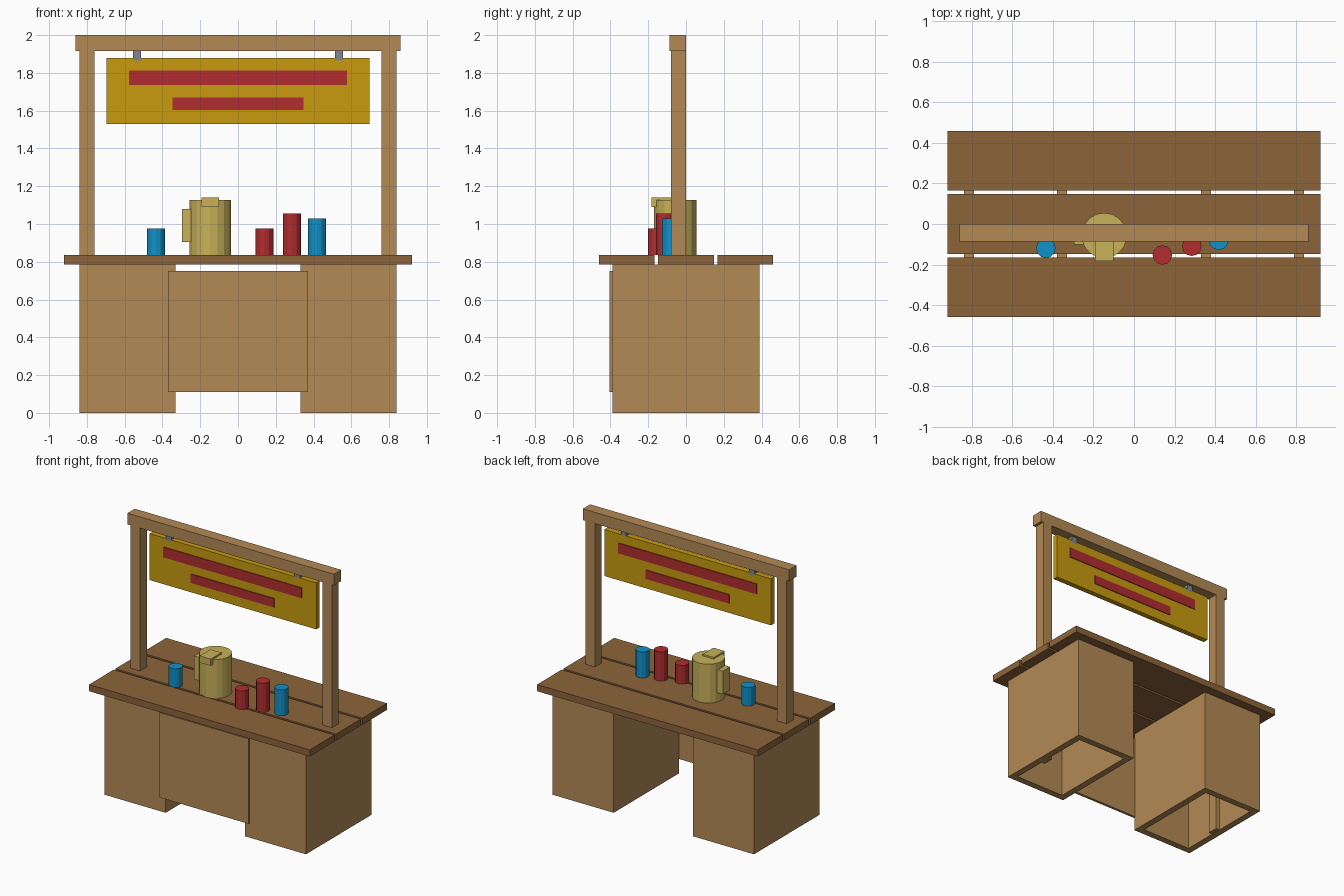
import bpy
import bmesh
from mathutils import Matrix, Vector

if "Cube" in bpy.data.objects:
    bpy.data.objects.remove(bpy.data.objects["Cube"], do_unlink=True)


def material(name, rgb):
    mat = bpy.data.materials.new(name)
    mat.use_nodes = True
    color = (*rgb, 1.0)
    mat.diffuse_color = color
    mat.node_tree.nodes["Principled BSDF"].inputs["Base Color"].default_value = color
    return mat


light_wood = material("light wood", (0.45, 0.255, 0.093))
dark_wood = material("dark wood", (0.262, 0.127, 0.042))
sign_yellow = material("sign yellow", (0.58, 0.33, 0.005))
red = material("red", (0.434, 0.026, 0.028))
blue = material("blue", (0.005, 0.283, 0.578))
brass = material("pale brass", (0.578, 0.445, 0.102))
steel = material("grey steel", (0.2, 0.24, 0.28))


def add_object(name, bm, mat):
    mesh = bpy.data.meshes.new(name)
    bm.to_mesh(mesh)
    bm.free()
    mesh.materials.append(mat)
    obj = bpy.data.objects.new(name, mesh)
    bpy.context.scene.collection.objects.link(obj)
    return obj


def box(name, x, y, z, mat):
    """Box from (low, high) ranges along each axis."""
    low, high = (Vector(corner) for corner in zip(x, y, z))
    bm = bmesh.new()
    bmesh.ops.create_cube(bm, size=1)
    bmesh.ops.scale(bm, vec=high - low, verts=bm.verts)
    bmesh.ops.translate(bm, vec=(low + high) / 2, verts=bm.verts)
    return add_object(name, bm, mat)


def cylinder(name, x, y, radius, bottom, top, sides, mat):
    bm = bmesh.new()
    bmesh.ops.create_cone(bm, cap_ends=True, segments=sides,
                          radius1=radius, radius2=radius, depth=top - bottom,
                          matrix=Matrix.Translation((x, y, (bottom + top) / 2)))
    return add_object(name, bm, mat)


def pedestal(name, center_x, mat):
    """Rectangular tube, open at the top and bottom."""
    half_x, half_y, height, wall = 0.255, 0.39, 0.785, 0.05
    bm = bmesh.new()
    rings = []
    for z, inset in ((0, 0), (height, 0), (height, wall), (0, wall)):
        rings.append([bm.verts.new((center_x + sx * (half_x - inset),
                                    sy * (half_y - inset), z))
                      for sx, sy in ((-1, -1), (1, -1), (1, 1), (-1, 1))])
    for i, ring in enumerate(rings):
        following = rings[(i + 1) % 4]
        for j in range(4):
            k = (j + 1) % 4
            bm.faces.new((ring[j], ring[k], following[k], following[j]))
    bmesh.ops.recalc_face_normals(bm, faces=bm.faces)
    return add_object(name, bm, mat)


TABLE = 0.835

# Counter: hollow pedestals, front panel and three planks
for side, sign in (("left", 1), ("right", -1)):
    pedestal(side + "_pedestal", sign * 0.585, light_wood)
box("front_panel", (-0.37, 0.37), (-0.405, -0.385), (0.11, 0.75), light_wood)
for name, y in (("front", -0.3125), ("middle", 0), ("back", 0.3125)):
    box(name + "_plank", (-0.92, 0.92), (y - 0.147, y + 0.147), (0.785, TABLE), dark_wood)

# Posts, beam and sign hangers
for side, sign in (("left", 1), ("right", -1)):
    post_x, hanger_x = sign * 0.7995, sign * 0.535
    box(side + "_post", (post_x - 0.04, post_x + 0.04), (-0.08, 0), (0.002, 1.92), light_wood)
    box(side + "_hanger", (hanger_x - 0.022, hanger_x + 0.022), (-0.06, -0.02),
        (1.865, 1.918), steel)
box("top_beam", (-0.86, 0.86), (-0.087, 0), (1.915, 2.0), light_wood)

# Hanging sign with painted bars on both sides
box("sign_board", (-0.695, 0.695), (-0.06, -0.02), (1.53, 1.88), sign_yellow)
for face, y in (("front", -0.062), ("back", -0.018)):
    box(face + "_upper_bar", (-0.577, 0.577), (y - 0.004, y + 0.004), (1.735, 1.812), red)
    box(face + "_lower_bar", (-0.348, 0.348), (y - 0.004, y + 0.004), (1.603, 1.67), red)

# Jug with block spout and handle
cylinder("jug_body", -0.147, -0.057, 0.112, TABLE, 1.128, 18, brass)
box("jug_spout", (-0.192, -0.1), (-0.183, -0.055), (1.09, 1.14), brass)
box("jug_handle", (-0.297, -0.24), (-0.1, -0.015), (0.905, 1.08), brass)

# Cups
cups = (("short_blue_cup", -0.435, -0.12, 0.975, blue),
        ("short_red_cup", 0.14, -0.153, 0.975, red),
        ("tall_red_cup", 0.285, -0.11, 1.055, red),
        ("tall_blue_cup", 0.418, -0.08, 1.03, blue))
for name, x, y, top, mat in cups:
    cylinder(name, x, y, 0.048, TABLE, top, 12, mat)
